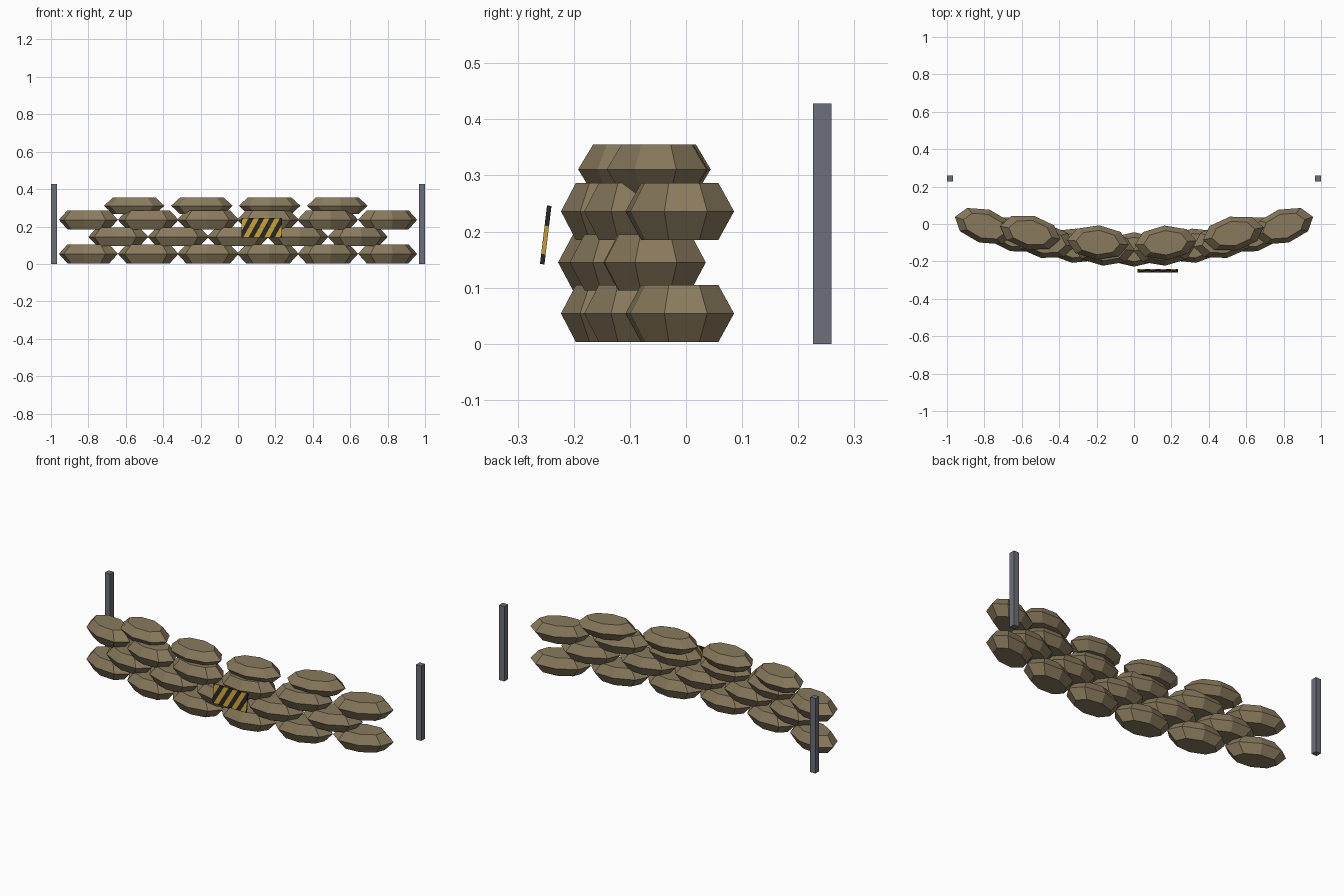
import bpy, bmesh, math
from mathutils import Matrix, Vector

if "Cube" in bpy.data.objects:
    bpy.data.objects.remove(bpy.data.objects["Cube"])


def material(name, rgb):
    m = bpy.data.materials.new(name)
    m.use_nodes = True
    m.diffuse_color = (*rgb, 1)
    m.node_tree.nodes["Principled BSDF"].inputs["Base Color"].default_value = (*rgb, 1)
    return m


burlap = material("burlap", (0.25, 0.195, 0.11))
steel = material("grey_steel", (0.15, 0.16, 0.195))
black = material("warning_black", (0.018, 0.019, 0.022))
yellow = material("warning_yellow", (0.56, 0.34, 0.03))


def finish(bm, name, mats, location, rotation=(0, 0, 0)):
    bmesh.ops.recalc_face_normals(bm, faces=bm.faces)
    mesh = bpy.data.meshes.new(name)
    bm.to_mesh(mesh)
    bm.free()
    for m in mats:
        mesh.materials.append(m)
    obj = bpy.data.objects.new(name, mesh)
    obj.location, obj.rotation_euler = location, rotation
    bpy.context.collection.objects.link(obj)
    return obj


# Sandbag: eight-sided flattened bag, widest at mid height
def sandbag(name, x, y, z, angle, half_height):
    bm = bmesh.new()
    rings = []
    for level, scale in ((-1, 0.71), (0, 1), (1, 0.71)):
        rings.append([bm.verts.new((0.165 * scale * math.cos(i * math.pi / 4),
                                    0.092 * scale * math.sin(i * math.pi / 4),
                                    level * half_height)) for i in range(8)])
    for low, high in zip(rings, rings[1:]):
        for i in range(8):
            j = (i + 1) % 8
            bm.faces.new((low[i], low[j], high[j], high[i]))
    bm.faces.new(rings[0])
    bm.faces.new(rings[-1])
    finish(bm, name, [burlap], (x, y, z), (0, 0, angle))


# Curved wall of staggered rows: count, spacing, x shift, y shift, z, half height
BOW = 0.195
rows = [(6, 0.32, 0, 0, 0.054, 0.051),
        (5, 0.32, 0, 0, 0.145, 0.050),
        (6, 0.32, 0, 0, 0.236, 0.051),
        (4, 0.362, -0.012, 0.03, 0.311, 0.044)]
for r, (count, step, dx, dy, z, half) in enumerate(rows):
    for i in range(count):
        x = (i - (count - 1) / 2) * step + dx
        sandbag(f"sandbag_row{r + 1}_{i + 1}", x, -0.136 + BOW * x * x + dy, z,
                math.atan(2 * BOW * x), half)

# Posts behind both ends
for side, name in ((1, "left_post"), (-1, "right_post")):
    bm = bmesh.new()
    bmesh.ops.create_cube(bm, size=1, matrix=Matrix.Diagonal((0.033, 0.033, 0.428, 1)))
    finish(bm, name, [steel], (side * 0.9835, 0.243, 0.214))

# Hazard panel: thin plate cut into slanted bands
PERIOD, SLANT = 0.056, 0.55
bm = bmesh.new()
bmesh.ops.create_cube(bm, size=1, matrix=Matrix.Diagonal((0.214, 0.008, 0.105, 1)))
for k in range(-5, 6):
    bmesh.ops.bisect_plane(bm, geom=bm.verts[:] + bm.edges[:] + bm.faces[:],
                           plane_co=Vector(((k + 0.5) * PERIOD / 2, 0, 0)),
                           plane_no=Vector((1, 0, -SLANT)))
for f in bm.faces:
    c = f.calc_center_median()
    band = round((c.x - SLANT * c.z) / (PERIOD / 2))
    f.material_index = 1 if band % 2 == 0 else 0
finish(bm, "hazard_panel", [black, yellow], (0.127, -0.25, 0.194), (-0.12, 0, 0))
